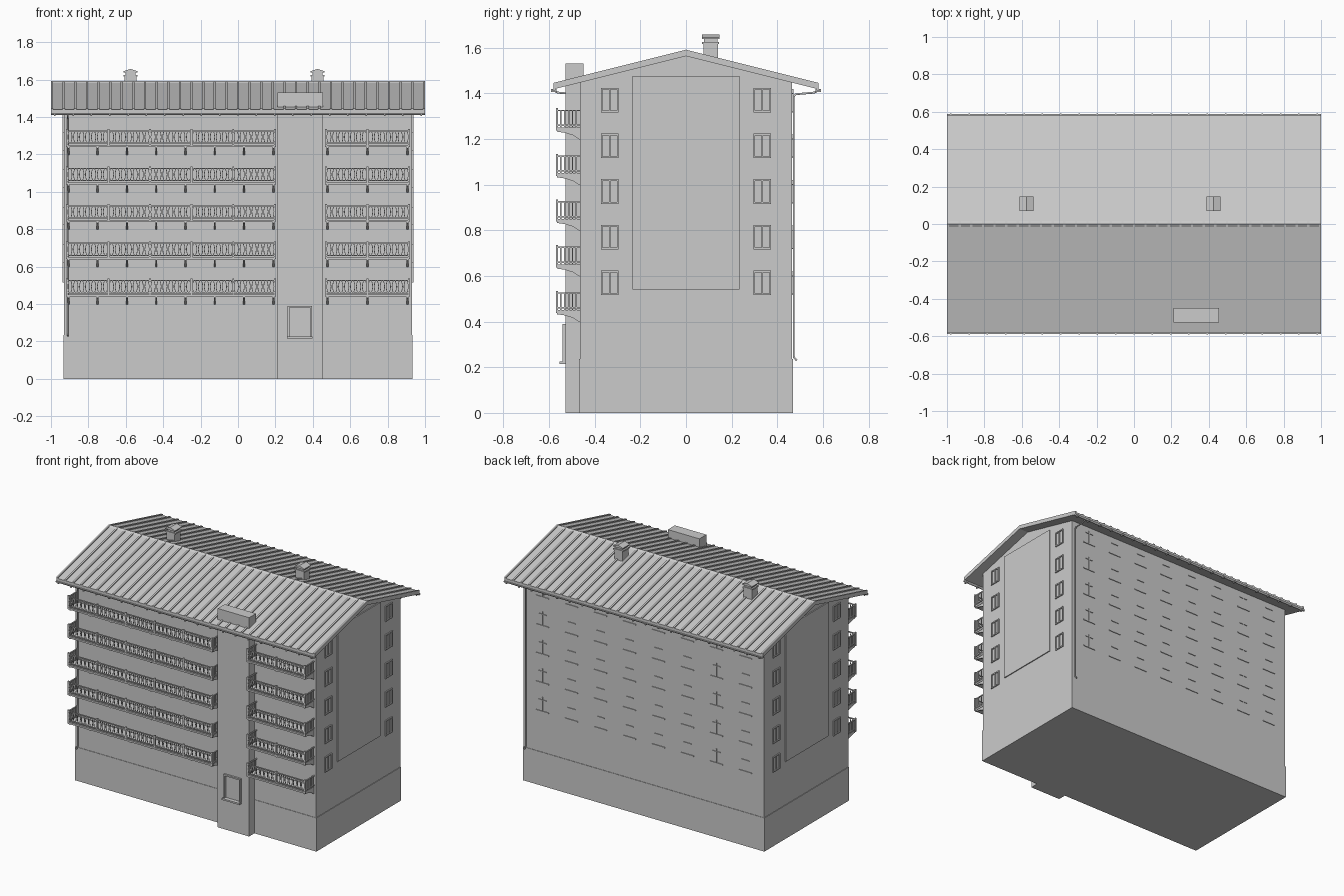
import bpy
import bmesh
import math

cube = bpy.data.objects.get("Cube")
if cube:
    bpy.data.objects.remove(cube, do_unlink=True)

grey = bpy.data.materials.new("plain grey")
grey.use_nodes = True
colour = (0.6, 0.6, 0.6, 1)
grey.diffuse_color = colour
grey.node_tree.nodes["Principled BSDF"].inputs["Base Color"].default_value = colour

HALF_X, HALF_Y = 0.93, 0.465
SLOPE, EAVE = 0.25, 0.58
RIDGE_TOP, RIDGE_UNDER = 1.584, 1.563
FLOORS = [0.45 + 0.2 * i for i in range(5)]


def finish(bm, name):
    bmesh.ops.recalc_face_normals(bm, faces=bm.faces)
    mesh = bpy.data.meshes.new(name)
    bm.to_mesh(mesh)
    bm.free()
    mesh.materials.append(grey)
    obj = bpy.data.objects.new(name, mesh)
    bpy.context.collection.objects.link(obj)
    return obj


def loft(bm, rings):
    """Skin a list of equal rings and cap both ends."""
    rows = [[bm.verts.new(p) for p in ring] for ring in rings]
    n = len(rows[0])
    for a, b in zip(rows, rows[1:]):
        for i in range(n):
            j = (i + 1) % n
            bm.faces.new((a[i], a[j], b[j], b[i]))
    bm.faces.new(rows[0])
    bm.faces.new(rows[-1])


def prism_x(bm, profile, x0, x1):
    """Extrude a (y, z) profile along x."""
    loft(bm, [[(x, y, z) for y, z in profile] for x in (x0, x1)])


def box(bm, xs, ys, zs):
    (y0, y1), (z0, z1) = ys, zs
    prism_x(bm, [(y0, z0), (y1, z0), (y1, z1), (y0, z1)], *xs)


def bar(bm, points, r):
    """Upright square bar through the given points."""
    corners = ((-r, -r), (r, -r), (r, r), (-r, r))
    loft(bm, [[(x + dx, y + dy, z) for dx, dy in corners] for x, y, z in points])


def chevron(low, high):
    drop = SLOPE * EAVE
    return [(-EAVE, low - drop), (0, low), (EAVE, low - drop),
            (EAVE, high - drop), (0, high), (-EAVE, high - drop)]


def around(centre, half):
    return (centre - half, centre + half)


# Main block with gable ends, and the plinth
bm = bmesh.new()
wall_top = RIDGE_UNDER - SLOPE * HALF_Y
prism_x(bm, [(-HALF_Y, 0), (HALF_Y, 0), (HALF_Y, wall_top),
             (0, RIDGE_UNDER), (-HALF_Y, wall_top)], -HALF_X, HALF_X)
finish(bm, "main_walls")

bm = bmesh.new()
box(bm, around(0, HALF_X + 0.004), around(0, HALF_Y + 0.003), (0, 0.235))
finish(bm, "plinth")

# Stair tower with its window
bm = bmesh.new()
box(bm, (0.212, 0.455), (-0.527, -0.45), (0, 1.53))
finish(bm, "stair_tower")

bm = bmesh.new()
for x in (0.27, 0.39):
    box(bm, around(x, 0.005), (-0.54, -0.525), (0.22, 0.39))
box(bm, (0.265, 0.395), (-0.54, -0.525), (0.38, 0.39))
box(bm, (0.262, 0.398), (-0.554, -0.525), (0.215, 0.226))
finish(bm, "tower_window_frame")

# Roof sheet, standing seams and ridge cap
bm = bmesh.new()
prism_x(bm, chevron(RIDGE_UNDER, RIDGE_TOP), -1, 1)
finish(bm, "roof")

bm = bmesh.new()
seams = 32
for i in range(seams + 1):
    x = -0.994 + 1.988 * i / seams
    prism_x(bm, chevron(RIDGE_TOP - 0.002, RIDGE_TOP + 0.007), *around(x, 0.006))
finish(bm, "roof_seams")

bm = bmesh.new()
prism_x(bm, [(-0.015, 1.582), (0.015, 1.582), (0, 1.592)], -1, 1)
finish(bm, "ridge_cap")

# Gutters with brackets, one along each eave
bm = bmesh.new()
for side in (-1, 1):
    arc = [(side * 0.579 + 0.01 * math.cos(a), 1.42 + 0.01 * math.sin(a))
           for a in [math.pi * (1 + i / 6) for i in range(7)]]
    prism_x(bm, arc, -1, 1)
    for i in range(21):
        box(bm, around(-0.98 + i * 0.098, 0.004),
            around(side * 0.579, 0.012), (1.406, 1.42))
finish(bm, "gutters")

# Downpipes at opposite corners
for name, side in (("front_downpipe", -1), ("back_downpipe", 1)):
    curve = bpy.data.curves.new(name, "CURVE")
    curve.dimensions = "3D"
    curve.bevel_depth = 0.005
    curve.bevel_resolution = 1
    curve.use_fill_caps = True
    path = [(0.578, 1.412), (0.56, 1.403), (0.48, 1.396), (0.472, 1.385),
            (0.472, 0.245), (0.485, 0.23)]
    spline = curve.splines.new("POLY")
    spline.points.add(len(path) - 1)
    for point, (y, z) in zip(spline.points, path):
        point.co = (side * 0.91, side * y, z, 1)
    curve.materials.append(grey)
    bpy.context.collection.objects.link(bpy.data.objects.new(name, curve))

# Chimneys with open lantern and gabled cap
for name, x in (("left_chimney", 0.425), ("right_chimney", -0.575)):
    bm = bmesh.new()
    y = 0.108
    box(bm, around(x, 0.032), around(y, 0.032), (1.5, 1.615))
    box(bm, around(x, 0.037), around(y, 0.037), (1.615, 1.625))
    box(bm, around(x, 0.026), around(y, 0.03), (1.625, 1.64))
    loft(bm, [[(x - 0.038, v, 1.638), (x + 0.038, v, 1.638), (x + 0.038, v, 1.644),
               (x, v, 1.657), (x - 0.038, v, 1.644)] for v in around(y, 0.038)])
    finish(bm, name)

# Raised panels and windows on both gable ends
panels, windows = bmesh.new(), bmesh.new()
for side in (-1, 1):
    outer = (side * (HALF_X - 0.002), side * (HALF_X + 0.007))
    box(panels, outer, around(0, 0.235), (0.54, 1.475))
    for y in (-0.334, 0.334):
        for floor in FLOORS:
            z = floor + 0.12
            for dy in (-0.035, 0, 0.035):
                box(windows, outer, around(y + dy, 0.004), around(z, 0.05))
            for dz in (-0.05, 0.05):
                box(windows, outer, around(y, 0.039), around(z + dz, 0.004))
finish(panels, "gable_panels")
finish(windows, "gable_window_frames")

# Back windows: sills, heads and a few mullions
bm = bmesh.new()
depth = (HALF_Y - 0.002, HALF_Y + 0.005)
for column in range(8):
    x = 0.783 - 0.2244 * column
    for floor in FLOORS:
        z = floor + 0.12
        box(bm, around(x, 0.05), depth, around(z - 0.05, 0.003))
        box(bm, around(x, 0.03), depth, around(z + 0.03, 0.002))
        if column in (0, 6):
            box(bm, around(x, 0.003), depth, around(z, 0.05))
finish(bm, "back_window_trim")

# Balconies: slab, curved brackets, posts, rails and bowed balusters
FRONT = -0.565
BRACKET = [(-0.46, 0), (FRONT, 0), (FRONT, -0.008), (-0.53, -0.013),
           (-0.495, -0.024), (-0.465, -0.043)]


def balcony(name, x0, x1, bays, brackets):
    slab, rail = bmesh.new(), bmesh.new()
    for floor in FLOORS:
        box(slab, (x0, x1), (FRONT - 0.004, -0.46), (floor - 0.012, floor))
        for i in range(brackets):
            x = x0 + 0.008 + (x1 - x0 - 0.016) * i / (brackets - 1)
            prism_x(slab, [(y, floor - 0.01 + z) for y, z in BRACKET], *around(x, 0.005))
        # horizontal rails
        for z in (floor + 0.01, floor + 0.075):
            box(rail, (x0, x1), around(FRONT, 0.004), around(z, 0.003))
            for x in (x0, x1):
                box(rail, around(x, 0.004), (FRONT, -0.46), around(z, 0.003))
        # posts, with pairs of balusters bowed apart in each bay
        bay = (x1 - x0) / bays
        pairs = 7
        for b in range(bays + 1):
            x = x0 + bay * b
            bar(rail, [(x, FRONT, floor - 0.01), (x, FRONT, floor + 0.085)], 0.005)
            if b == bays:
                break
            for p in range(pairs):
                mid = x + bay * (p + 0.5) / pairs
                for s in (-1, 1):
                    path = []
                    for t in range(5):
                        bow = 0.005 + 0.007 * math.sin(math.pi * t / 4)
                        path.append((mid + s * bow, FRONT, floor + 0.01 + 0.065 * t / 4))
                    bar(rail, path, 0.0018)
        # straight balusters on the two short sides
        for x in (x0, x1):
            for i in range(1, 6):
                y = FRONT + 0.017 * i
                bar(rail, [(x, y, floor), (x, y, floor + 0.075)], 0.003)
    finish(slab, name + "_slabs")
    finish(rail, name + "_railings")


balcony("long_balcony", -0.915, 0.197, 5, 8)
balcony("short_balcony", 0.47, 0.915, 2, 3)
